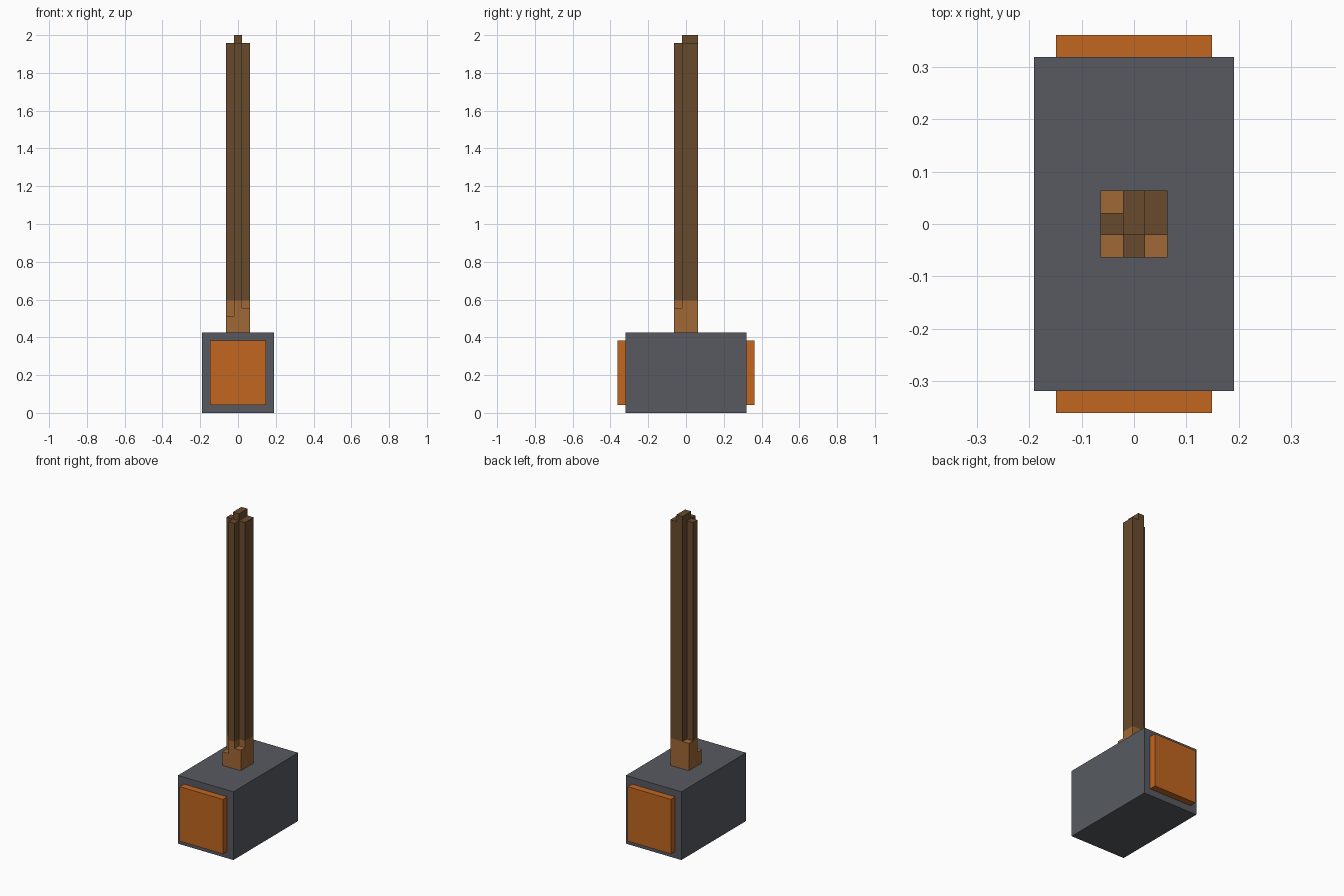
import bpy
import bmesh

# Remove the default cube
if "Cube" in bpy.data.objects:
    bpy.data.objects.remove(bpy.data.objects["Cube"], do_unlink=True)

U = 2 / 47  # one block unit


def material(name, rgb):
    """Flat material from display colour values."""
    lin = [((c / 255 + 0.055) / 1.055) ** 2.4 for c in rgb] + [1]
    mat = bpy.data.materials.new(name)
    mat.use_nodes = True
    mat.diffuse_color = lin
    mat.node_tree.nodes["Principled BSDF"].inputs["Base Color"].default_value = lin
    return mat


iron = material("iron grey", (87, 90, 97))
copper = material("copper orange", (193, 102, 32))
light_wood = material("light wood", (160, 104, 55))
dark_wood = material("dark wood", (105, 75, 45))


def prism(name, outline, z0, z1, mat):
    """Extrude an outline, given in block units, from z0 to z1."""
    bm = bmesh.new()
    base = bm.faces.new([bm.verts.new((x * U, y * U, z0 * U)) for x, y in outline])
    walls = bmesh.ops.extrude_face_region(bm, geom=[base], use_keep_orig=True)
    top = [v for v in walls["geom"] if isinstance(v, bmesh.types.BMVert)]
    bmesh.ops.translate(bm, verts=top, vec=(0, 0, (z1 - z0) * U))
    bmesh.ops.recalc_face_normals(bm, faces=bm.faces)
    mesh = bpy.data.meshes.new(name)
    bm.to_mesh(mesh)
    bm.free()
    mesh.materials.append(mat)
    obj = bpy.data.objects.new(name, mesh)
    bpy.context.collection.objects.link(obj)
    return obj


def rect(x0, x1, y0, y1):
    return [(x0, y0), (x1, y0), (x1, y1), (x0, y1)]


# Hammer head with a striking plate at each end
prism("head", rect(-4.5, 4.5, -7.5, 7.5), 0, 10, iron)
prism("front_plate", rect(-3.5, 3.5, -8.5, -7.5), 1, 9, copper)
prism("back_plate", rect(-3.5, 3.5, 7.5, 8.5), 1, 9, copper)

# Handle section: a cross whose back left-hand corner at +x is filled in
a, b = 0.5, 1.5
section = [(-a, -b), (a, -b), (a, -a), (b, -a), (b, b),
           (-a, b), (-a, a), (-b, a), (-b, -a), (-a, -a)]
prism("handle_base", section, 10, 14, light_wood)
prism("handle_shaft", section, 14, 46, dark_wood)
prism("handle_ridge", rect(-a, a, -a, b), 46, 47, dark_wood)

# Stepped blocks in the open corners at the foot of the handle
prism("foot_front_right", rect(-b, -a, -b, -a), 10, 12, light_wood)
prism("foot_front_left", rect(a, b, -b, -a), 10, 13, light_wood)
prism("foot_back_right", rect(-b, -a, a, b), 10, 14, light_wood)
